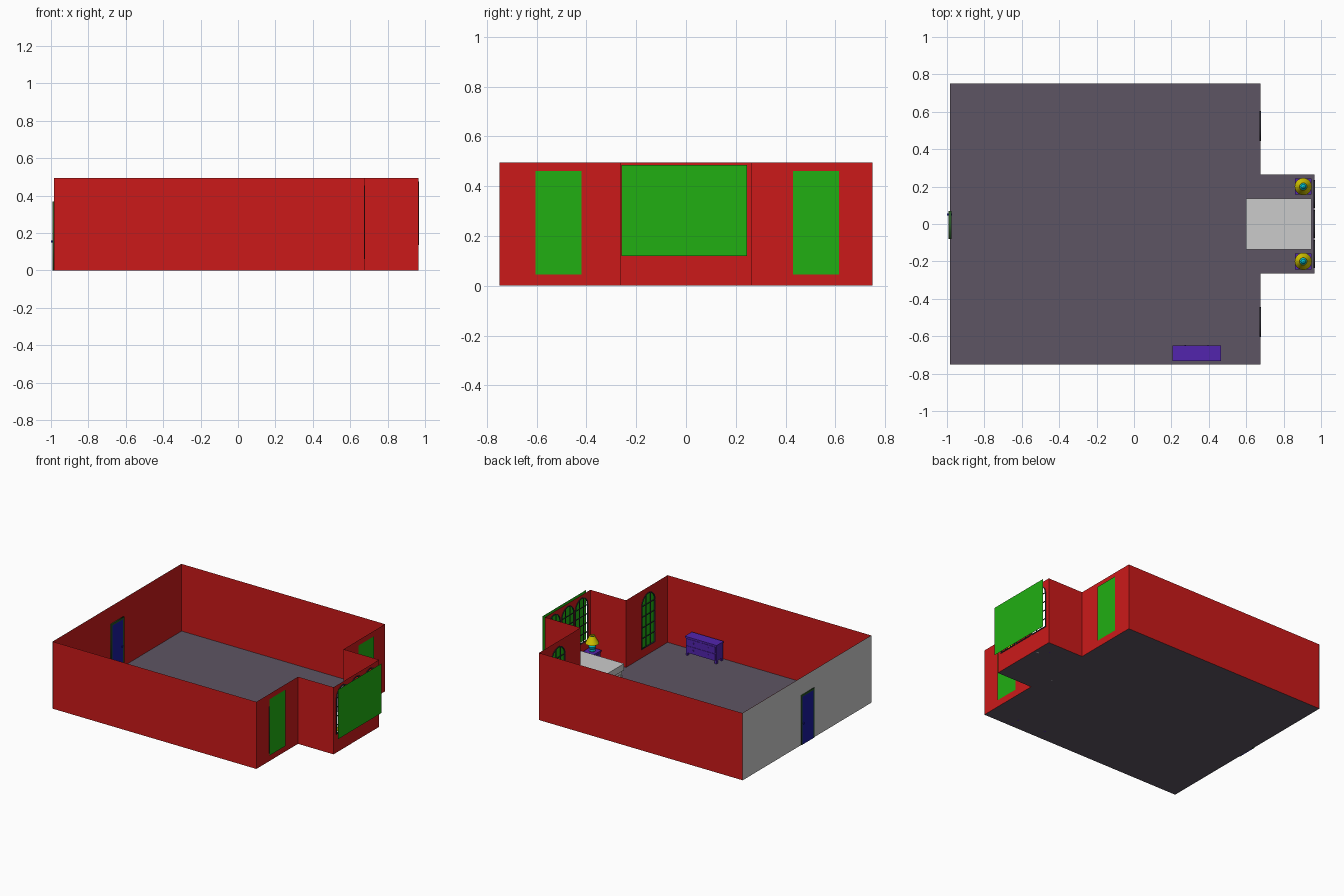
import bpy, bmesh
from math import pi, sin, cos, sqrt

if "Cube" in bpy.data.objects:
    bpy.data.objects.remove(bpy.data.objects["Cube"])

H = 0.495          # wall height
XW, XE, XA = -0.985, 0.675, 0.965   # west wall, east wall, alcove end
YW, YA = 0.75, 0.265                # half widths of room and alcove


def mat(name, r, g, b):
    m = bpy.data.materials.new(name)
    m.diffuse_color = (r, g, b, 1)
    m.use_nodes = True
    m.node_tree.nodes["Principled BSDF"].inputs["Base Color"].default_value = m.diffuse_color
    return m


RED = mat("wall_red", 0.6, 0.01, 0.01)
GREEN = mat("outside_green", 0.015, 0.43, 0.006)
FLOOR = mat("floor_mauve", 0.11, 0.09, 0.125)
BLUE = mat("door_blue", 0.01, 0.01, 0.35)
TRIM = mat("trim_dark_green", 0.02, 0.09, 0.02)
PURPLE = mat("furniture_purple", 0.085, 0.018, 0.42)
YELLOW = mat("shade_yellow", 0.7, 0.6, 0.0)
CYAN = mat("lamp_cyan", 0.0, 0.5, 0.6)
DARK = mat("window_bars", 0.03, 0.03, 0.04)


def mesh_obj(name, verts, faces, m=None):
    me = bpy.data.meshes.new(name)
    me.from_pydata(verts, [], faces)
    ob = bpy.data.objects.new(name, me)
    bpy.context.collection.objects.link(ob)
    if m:
        me.materials.append(m)
    return ob


def box(name, x0, x1, y0, y1, z0, z1, m=None):
    v = [(x, y, z) for x in (x0, x1) for y in (y0, y1) for z in (z0, z1)]
    f = [(0, 1, 3, 2), (4, 6, 7, 5), (0, 4, 5, 1), (2, 3, 7, 6), (0, 2, 6, 4), (1, 5, 7, 3)]
    return mesh_obj(name, v, f, m)


def rect(y0, y1, z0, z1):
    return [(y0, z0), (y1, z0), (y1, z1), (y0, z1)]


def arch(cy, hw, z0, top):
    """Round-topped outline."""
    s = top - hw
    return [(cy - hw, z0), (cy + hw, z0)] + [
        (cy + hw * cos(i * pi / 12), s + hw * sin(i * pi / 12)) for i in range(13)]


def sheet(name, x, loops, m, depth=0.0):
    """Flat outline with holes, facing along x."""
    cu = bpy.data.curves.new(name, 'CURVE')
    cu.dimensions = '2D'
    cu.fill_mode = 'BOTH'
    cu.extrude = depth
    for pts in loops:
        sp = cu.splines.new('POLY')
        sp.points.add(len(pts) - 1)
        for p, (a, b) in zip(sp.points, pts):
            p.co = (a, b, 0, 1)
        sp.use_cyclic_u = True
    cu.materials.append(m)
    ob = bpy.data.objects.new(name, cu)
    ob.location.x = x
    ob.rotation_euler = (pi / 2, 0, pi / 2)
    bpy.context.collection.objects.link(ob)
    bpy.ops.object.select_all(action='DESELECT')
    ob.select_set(True)
    bpy.context.view_layer.objects.active = ob
    bpy.ops.object.convert(target='MESH')


def lathe(name, prof, x, y, m, n=20):
    v = [(x + r * cos(2 * pi * i / n), y + r * sin(2 * pi * i / n), z)
         for r, z in prof for i in range(n)]
    f = [(j * n + i, j * n + (i + 1) % n, (j + 1) * n + (i + 1) % n, (j + 1) * n + i)
         for j in range(len(prof) - 1) for i in range(n)]
    ob = mesh_obj(name, v, f, m)
    bpy.ops.object.select_all(action='DESELECT')
    ob.select_set(True)
    bpy.context.view_layer.objects.active = ob
    bpy.ops.object.shade_smooth_by_angle()


def window(name, x, cy, hw, z0, top, cols, rows):
    """Arched frame with glazing bars."""
    t, d = 0.006, 0.004
    sheet(name + "_frame", x, [arch(cy, hw, z0, top), arch(cy, hw - t, z0 + t, top - t)], DARK, d)
    s = top - hw
    for i in range(1, cols):
        o = -hw + 2 * hw * i / cols
        box(name + "_upright", x - d / 2, x + d / 2, cy + o - .003, cy + o + .003,
            z0, s + sqrt(hw * hw - o * o) - .002, DARK)
    for j in range(1, rows + 1):
        z = z0 + (s - z0) * j / rows
        box(name + "_crossbar", x - d / 2, x + d / 2, cy - hw, cy + hw, z - .003, z + .003, DARK)


# Floor and plain walls
P = [(XW, -YW), (XE, -YW), (XE, -YA), (XA, -YA), (XA, YA), (XE, YA), (XE, YW), (XW, YW)]
mesh_obj("floor", [(x, y, 0) for x, y in P], [tuple(range(8))], FLOOR)
for a, b, name in ((0, 1, "front_wall"), (2, 3, "alcove_front_wall"),
                   (4, 5, "alcove_back_wall"), (6, 7, "back_wall")):
    (ax, ay), (bx, by) = P[a], P[b]
    mesh_obj(name, [(ax, ay, 0), (bx, by, 0), (bx, by, H), (ax, ay, H)], [(0, 1, 2, 3)], RED)

# Left wall, red inside and grey outside
mesh_obj("left_wall_inside", [(XW, y, z) for y, z in rect(-YW, YW, 0, H)], [(0, 1, 2, 3)], RED)
mesh_obj("left_wall_outside", [(XW - .003, y, z) for y, z in rect(-YW, YW, 0, H)], [(3, 2, 1, 0)])

# Window walls, windows and the green boards behind them
for s, y0, y1 in ((-1, -.605, -.42), (1, .43, .615)):
    o = rect(YA, YW, 0, H) if s > 0 else rect(-YW, -YA, 0, H)
    sheet("side_window_wall", XE, [o, arch(s * .525, .08, .06, .455)], RED)
    window("side_window", XE, s * .525, .08, .06, .455, 3, 4)
    mesh_obj("side_board", [(XE + .006, y, z) for y, z in rect(y0, y1, .045, .46)],
             [(0, 1, 2, 3)], GREEN)
bays = (-.16, 0, .16)
sheet("alcove_window_wall", XA, [rect(-YA, YA, 0, H)] + [arch(c, .074, .135, .475) for c in bays], RED)
for c in bays:
    window("alcove_window", XA, c, .074, .135, .475, 3, 4)
mesh_obj("alcove_board", [(1.0, y, z) for y, z in rect(-.26, .245, .12, .485)], [(0, 1, 2, 3)], GREEN)

# Door with frame and knobs
box("door", XW - .007, XW + .004, -.068, .058, 0, .355, BLUE)
U = [(-.08, 0), (-.068, 0), (-.068, .355), (.058, .355), (.058, 0), (.07, 0), (.07, .368), (-.08, .368)]
sheet("door_frame", XW, [U], TRIM, .008)
box("door_knob", -1.0, XW + .012, .045, .055, .15, .16, BLUE)

# Dresser
box("dresser_body", .21, .46, -.73, -.655, .02, .13, PURPLE)
box("dresser_top", .205, .465, -.732, -.65, .13, .14, PURPLE)
for x in (.21, .445):
    for y in (-.73, -.67):
        box("dresser_leg", x, x + .015, y, y + .015, 0, .02, PURPLE)
for i in range(2):
    for j in range(2):
        x, z = .218 + i * .121, .027 + j * .052
        box("drawer_front", x, x + .113, -.655, -.652, z, z + .045, PURPLE)
        box("drawer_knob", x + .053, x + .06, -.652, -.648, z + .02, z + .027, PURPLE)

# Bed
box("mattress", .6, .95, -.135, .135, .05, .098)
box("bed_base", .61, .945, -.128, .128, .025, .05)
for x in (.61, .925):
    for y in (-.128, .108):
        box("bed_leg", x, x + .02, y, y + .02, 0, .025)

# Nightstands and lamps
for s in (-1, 1):
    y = s * .2
    box("nightstand_body", .865, .945, y - .038, y + .038, .015, .078, PURPLE)
    box("nightstand_top", .86, .95, y - .043, y + .043, .078, .086, PURPLE)
    box("nightstand_drawer", .862, .865, y - .032, y + .032, .035, .07, PURPLE)
    for dx in (.865, .933):
        for dy in (-.038, .026):
            box("nightstand_leg", dx, dx + .012, y + dy, y + dy + .012, 0, .015, PURPLE)
    lathe("lamp_base", [(0, .086), (.02, .086), (.022, .092), (.014, .098), (.024, .112), (.026, .122),
                        (.02, .135), (.008, .145), (.006, .165), (.014, .175), (.014, .185),
                        (.006, .194), (0, .196)], .905, y, CYAN)
    lathe("lamp_shade", [(.046, .143), (.042, .155), (.026, .182), (.02, .2), (.018, .2),
                         (.024, .18), (.044, .143), (.046, .143)], .905, y, YELLOW)
